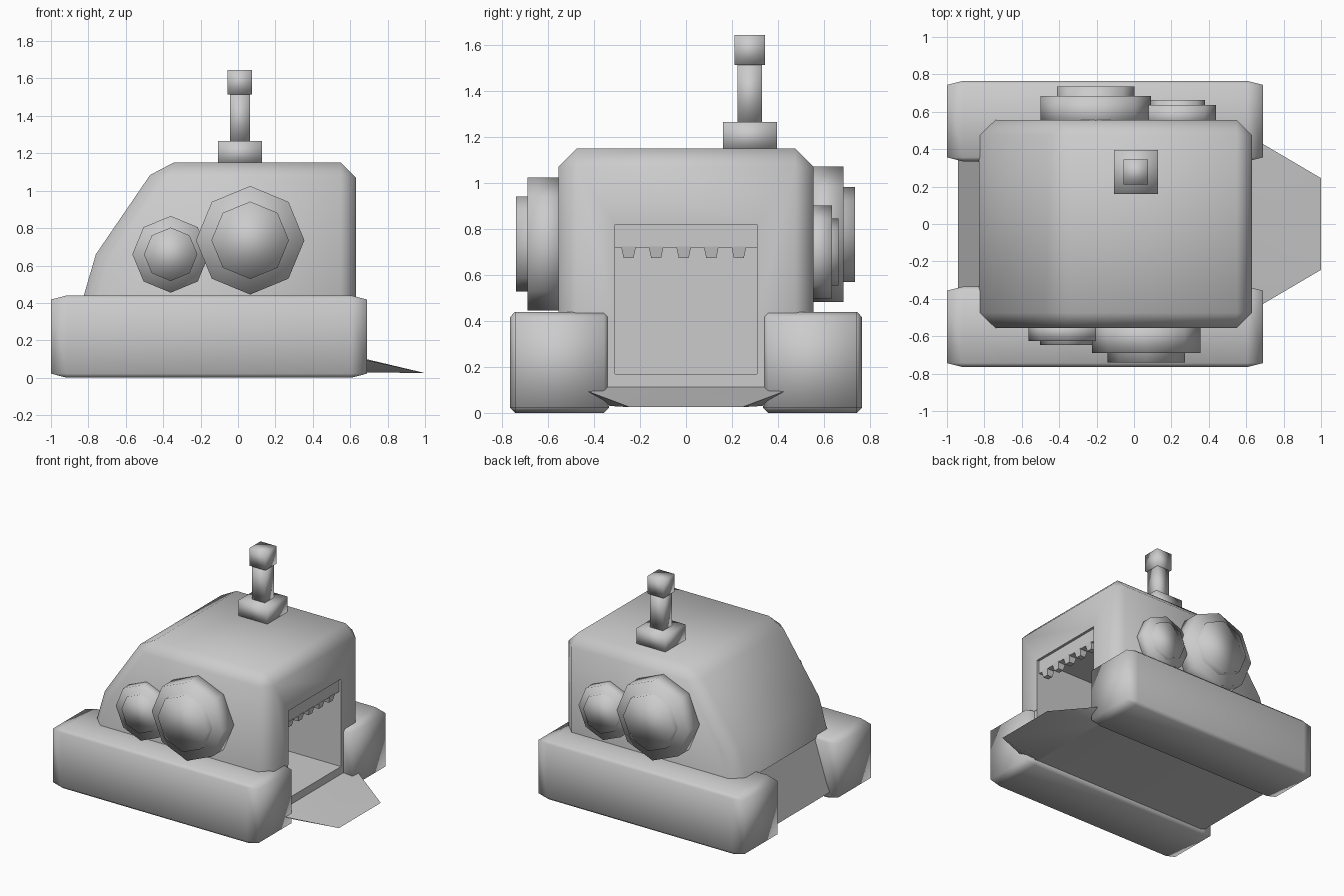
import bpy, bmesh, math
from mathutils import Vector, Matrix

if "Cube" in bpy.data.objects:
    bpy.data.objects.remove(bpy.data.objects["Cube"])


def finish(name, bm, angle=180):
    bmesh.ops.recalc_face_normals(bm, faces=bm.faces)
    me = bpy.data.meshes.new(name)
    bm.to_mesh(me)
    bm.free()
    ob = bpy.data.objects.new(name, me)
    bpy.context.collection.objects.link(ob)
    bpy.ops.object.select_all(action='DESELECT')
    ob.select_set(True)
    bpy.context.view_layer.objects.active = ob
    if angle >= 180:
        bpy.ops.object.shade_smooth()
    elif angle > 0:
        bpy.ops.object.shade_smooth_by_angle(angle=math.radians(angle))
    return ob


def box(name, lo, hi, bevel=0, angle=0):
    """Box between two corners; bevel is a fraction of each side."""
    lo, hi = Vector(lo), Vector(hi)
    bm = bmesh.new()
    bmesh.ops.create_cube(bm, size=1)
    if bevel:
        bmesh.ops.bevel(bm, geom=bm.edges[:], offset=bevel, segments=1,
                        affect='EDGES', profile=0.5)
    for v in bm.verts:
        v.co = Vector((lo[i] + (v.co[i] + 0.5) * (hi[i] - lo[i]) for i in range(3)))
    return finish(name, bm, angle)


def prism(name, profile, half, bevel=0):
    """Extrude an xz profile across y, bevelling all but the bottom rim."""
    bm = bmesh.new()
    face = bm.faces.new([bm.verts.new((x, -half, z)) for x, z in profile])
    ext = bmesh.ops.extrude_face_region(bm, geom=[face])
    for v in ext['geom']:
        if isinstance(v, bmesh.types.BMVert):
            v.co.y = half
    bmesh.ops.recalc_face_normals(bm, faces=bm.faces)
    if bevel:
        low = min(z for x, z in profile) + 0.001
        edges = [e for e in bm.edges if max(v.co.z for v in e.verts) > low
                 and e.calc_face_angle() > math.radians(25)]
        bmesh.ops.bevel(bm, geom=edges, offset=bevel, segments=1,
                        affect='EDGES', profile=0.5)
    return finish(name, bm, 60)


def disc(name, x, z, r, y0, y1):
    """Octagonal disc facing along y, vertex up."""
    bm = bmesh.new()
    bmesh.ops.create_cone(bm, cap_ends=True, segments=8, radius1=r, radius2=r,
                          depth=abs(y1 - y0),
                          matrix=Matrix.Translation((x, (y0 + y1) / 2, z))
                          @ Matrix.Rotation(math.pi / 2, 4, 'X'))
    finish(name, bm)


# Hull: cabin over the tracks and a narrower lower body between them
cabin = prism("cabin", [(-0.83, 0.42), (-0.76, 0.66), (-0.425, 1.15),
                        (0.63, 1.15), (0.63, 0.42)], 0.555, 0.08)
lower = prism("lower_body", [(-0.94, 0.05), (-0.82, 0.43), (0.628, 0.43),
                             (0.628, 0.03), (-0.9, 0.03)], 0.37)

# Doorway hollow
cutter = box("doorway_cutter", (-0.4, -0.31, 0.17), (0.9, 0.31, 0.82))
cutter.hide_render = True
cutter.hide_viewport = False
cutter.display_type = 'WIRE'
for ob in (cabin, lower):
    mod = ob.modifiers.new("doorway", 'BOOLEAN')
    mod.operation = 'DIFFERENCE'
    mod.object = cutter
    mod.solver = 'EXACT'

# Raised door with teeth
box("raised_door", (0.55, -0.325, 0.72), (0.61, 0.315, 0.825))
for i in range(5):
    y = -0.25 + i * 0.12
    bm = bmesh.new()
    bmesh.ops.create_cone(bm, cap_ends=True, segments=4, radius1=0.031, radius2=0.046,
                          depth=0.05, matrix=Matrix.Translation((0.58, y, 0.70))
                          @ Matrix.Rotation(math.pi / 4, 4, 'Z'))
    finish("door_tooth", bm, 0)

# Ramp
bm = bmesh.new()
for s in (-1, 1):
    for p in ((0.6, 0.33, 0.12), (0.66, 0.445, 0.1), (1.0, 0.245, 0.025),
              (0.6, 0.33, 0.03)):
        bm.verts.new((p[0], s * p[1], p[2]))
bmesh.ops.convex_hull(bm, input=bm.verts[:])
finish("ramp", bm, 60)

# Side tracks
for s in (-1, 1):
    ys = sorted((s * 0.335, s * 0.765))
    box("track", (-1.0, ys[0], 0.0), (0.69, ys[1], 0.44), 0.05, 180)

# Stepped discs on both sides: x, z, rim radius, hub radius, side, rim and hub depth
for x, z, r, hub, s, d1, d2 in (
        (0.065, 0.735, 0.29, 0.207, -1, 0.69, 0.74),
        (-0.36, 0.66, 0.205, 0.143, -1, 0.625, 0.648),
        (-0.205, 0.777, 0.295, 0.207, 1, 0.685, 0.735),
        (0.235, 0.70, 0.203, 0.145, 1, 0.635, 0.663)):
    disc("side_disc", x, z, r, s * 0.52, s * d1)
    disc("side_disc_hub", x, z, hub, s * 0.53, s * d2)

# Roof antenna
for name, h, z0, z1 in (("antenna_base", 0.118, 1.14, 1.265),
                        ("antenna_stem", 0.053, 1.26, 1.52),
                        ("antenna_tip", 0.066, 1.515, 1.645)):
    box(name, (0.01 - h, 0.278 - h, z0), (0.01 + h, 0.278 + h, z1), 0, 180)
